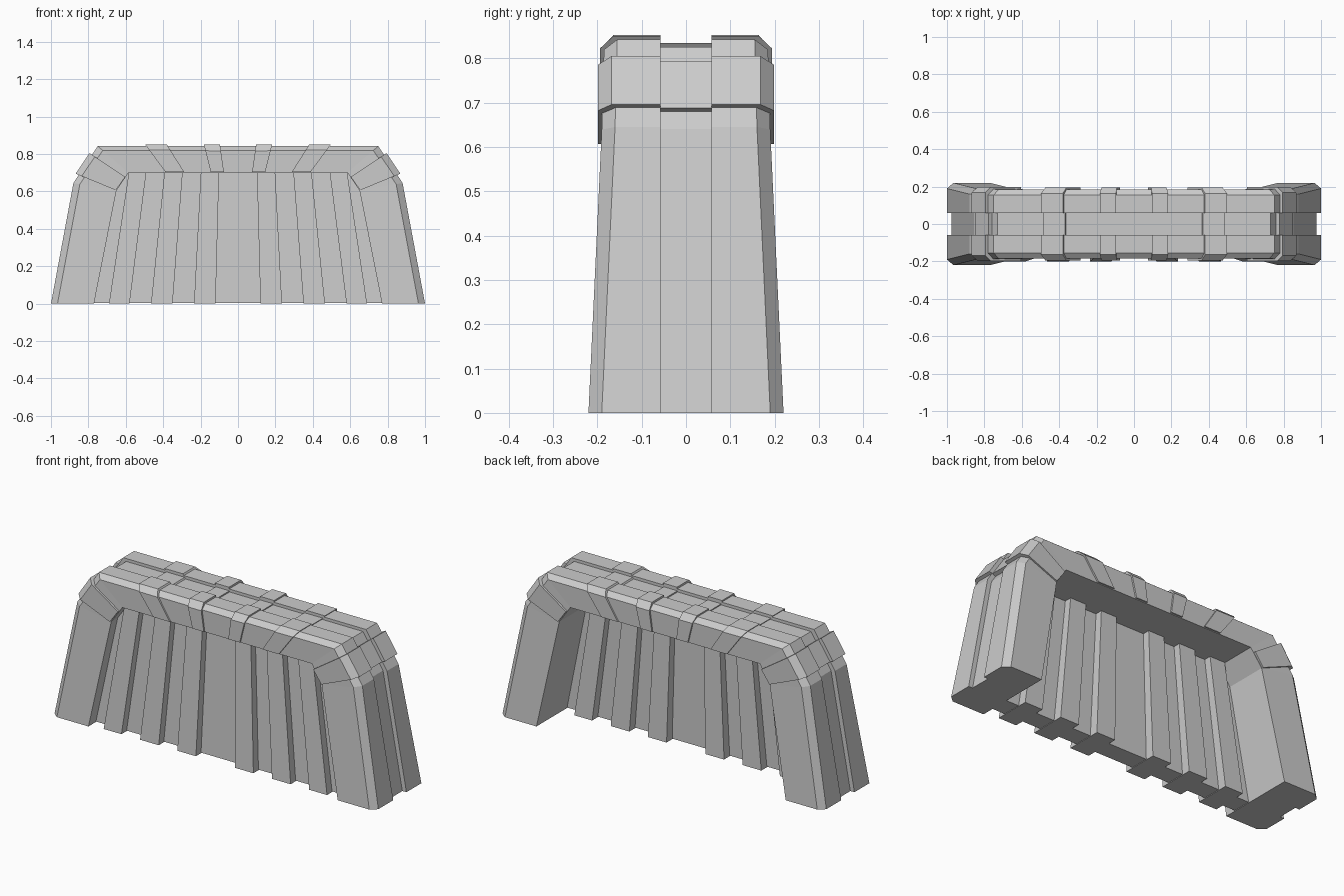
import bpy
from mathutils import Vector

if "Cube" in bpy.data.objects:
    bpy.data.objects.remove(bpy.data.objects["Cube"])


def make(name, verts, faces):
    me = bpy.data.meshes.new(name)
    me.from_pydata(verts, [], faces)
    ob = bpy.data.objects.new(name, me)
    bpy.context.collection.objects.link(ob)
    bpy.context.view_layer.objects.active = ob
    ob.select_set(True)
    bpy.ops.object.mode_set(mode='EDIT')
    bpy.ops.mesh.select_all(action='SELECT')
    bpy.ops.mesh.normals_make_consistent(inside=False)
    bpy.ops.object.mode_set(mode='OBJECT')
    ob.select_set(False)
    return ob


def section(outer, inner, h, grow=0.0, groove=0.025):
    """Chamfered cross-section with a channel along its outer face."""
    o, i = Vector(outer), Vector(inner)
    d = (i - o).normalized()
    o = o - d * grow
    if grow:
        i = i - d * 0.004
    h += grow
    cut, deep = o + d * 0.035, o + d * groove
    half = [(i, h), (cut, h), (o, h - 0.03), (o, 0.058), (deep, 0.058)]
    ring = [(p.x, -y, p.y) for p, y in half]
    return ring + [(p.x, y, p.y) for p, y in reversed(half)]


def loft(name, rings):
    n = len(rings[0])
    verts = [v for r in rings for v in r]
    faces = [(k * n + j, k * n + (j + 1) % n, (k + 1) * n + (j + 1) % n, (k + 1) * n + j)
             for k in range(len(rings) - 1) for j in range(n)]
    faces += [tuple(range(n)), tuple(range(len(verts) - n, len(verts)))]
    return make(name, verts, faces)


def flip(p, s):
    return (p[0] * s, p[1])


# Arched frame: two splayed legs and the top beam in one sweep
path = [((1, 0), (.77, 0), .22), ((.88, .645), (.65, .605), .19), ((.75, .842), (.585, .70), .185)]
rings = [section(flip(o, -1), flip(i, -1), h) for o, i, h in path]
rings += [section(o, i, h) for o, i, h in reversed(path)]
loft('arched_frame', rings)

# Raised bands around the frame: corner, outer beam and inner beam on each side
bands = [
    ('corner_band', ((.855, .69), (.65, .605)), ((.783, .797), (.60, .675)), .184, .014),
    ('outer_beam_band', ((.49, .842), (.385, .70)), ((.375, .842), (.285, .70)), .184, .01),
    ('inner_beam_band', ((.18, .842), (.145, .70)), ((.095, .842), (.075, .70)), .184, .01),
]
for s, side in ((-1, 'left'), (1, 'right')):
    for name, a, b, h, g in bands:
        loft(f'{name}_{side}', [section(flip(o, s), flip(i, s), h, g, 0.02) for o, i in (a, b)])


def slab(name, outline, front, back):
    """Upright slab; front and back give y at the foot and at z = 0.7."""
    def y(pair, z):
        return pair[0] + (pair[1] - pair[0]) * z / 0.7
    n = len(outline)
    verts = [(x, y(front, z), z) for x, z in outline] + [(x, y(back, z), z) for x, z in outline]
    faces = [tuple(range(n)), tuple(range(n, 2 * n))]
    faces += [(j, (j + 1) % n, n + (j + 1) % n, n + j) for j in range(n)]
    return make(name, verts, faces)


# Recessed wall inside the frame
half = [(.775, .003), (.66, .61), (.59, .71)]
slab('wall_panel', half + [flip(p, -1) for p in reversed(half)], (-.155, -.13), (-.05, -.05))

# Leaning ribs, standing out on both faces of the wall
for s, side in ((-1, 'left'), (1, 'right')):
    for k, (x0, x1) in enumerate(((.12, .235), (.35, .465), (.58, .69))):
        t = .845
        shape = [(x0, 0), (x1, 0), (x1 * t, .705), (x0 * t, .705)]
        slab(f'wall_rib_{side}_{k + 1}', [flip(p, s) for p in shape], (-.20, -.17), (0, -.01))
